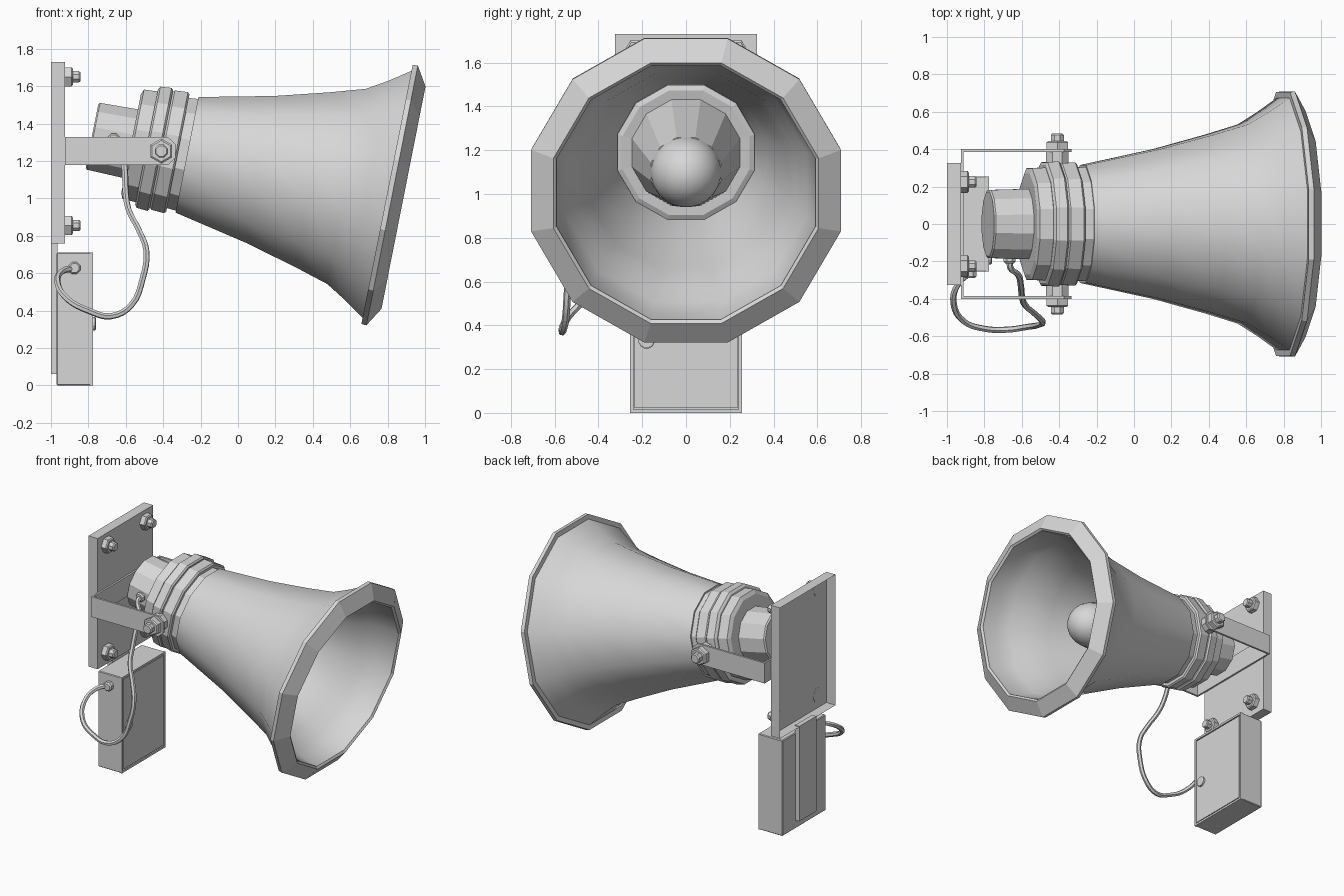
import bpy, bmesh, math
from mathutils import Matrix, Vector

if "Cube" in bpy.data.objects:
    bpy.data.objects.remove(bpy.data.objects["Cube"], do_unlink=True)

grey = bpy.data.materials.new("painted_grey")
grey.use_nodes = True
grey.diffuse_color = (0.68, 0.68, 0.68, 1)
grey.node_tree.nodes["Principled BSDF"].inputs["Base Color"].default_value = (0.68, 0.68, 0.68, 1)

# Horn axis: local z runs out of the mouth, origin at the pivot bolts
PIVOT = Vector((-0.41, 0, 1.26))
HORN = Matrix.Translation(PIVOT) @ Matrix.Rotation(math.radians(101.2), 4, 'Y')
TO_X = Matrix.Rotation(math.pi / 2, 4, 'Y')


def finish(name, bm, matrix=Matrix(), smooth=0):
    bmesh.ops.recalc_face_normals(bm, faces=bm.faces)
    mesh = bpy.data.meshes.new(name)
    bm.to_mesh(mesh)
    bm.free()
    mesh.materials.append(grey)
    ob = bpy.data.objects.new(name, mesh)
    bpy.context.collection.objects.link(ob)
    ob.matrix_world = matrix
    if smooth:
        bpy.ops.object.select_all(action='DESELECT')
        ob.select_set(True)
        bpy.context.view_layer.objects.active = ob
        bpy.ops.object.shade_smooth_by_angle(angle=math.radians(smooth))
    return ob


def lathe(name, profile, matrix=HORN, sides=12, smooth=0, closed=False):
    """Revolve (along, flat-to-centre radius) points into a polygonal shell."""
    bm = bmesh.new()
    rings = []
    for along, flat in profile:
        r = flat / math.cos(math.pi / sides)
        angles = [2 * math.pi * (i + 0.5) / sides for i in range(sides)]
        rings.append([bm.verts.new((r * math.cos(a), r * math.sin(a), along)) for a in angles])
    pairs = list(zip(rings, rings[1:]))
    if closed:
        pairs.append((rings[-1], rings[0]))
    for a, b in pairs:
        for i in range(sides):
            j = (i + 1) % sides
            bm.faces.new((a[i], a[j], b[j], b[i]))
    if not closed:
        bm.faces.new(rings[0])
        bm.faces.new(rings[-1])
    return finish(name, bm, matrix, smooth)


def box(name, low, high, bevel=0.0, open_back=False):
    low, high = Vector(low), Vector(high)
    bm = bmesh.new()
    bmesh.ops.create_cube(bm, size=1)
    bmesh.ops.scale(bm, vec=high - low, verts=bm.verts)
    bmesh.ops.translate(bm, vec=(low + high) / 2, verts=bm.verts)
    if bevel:
        bmesh.ops.bevel(bm, geom=bm.edges[:], offset=bevel, segments=1, affect='EDGES')
    if open_back:
        bm.normal_update()
        bmesh.ops.delete(bm, geom=[f for f in bm.faces if f.normal.x < -0.9], context='FACES')
    return finish(name, bm)


def bolt(name, place, turn, size):
    """Hex nut and stud end, growing along local z."""
    m = Matrix.Translation(place) @ turn
    lathe(name + "_nut", [(0, size), (0.036, size), (0.043, size * 0.85)], m, 6)
    lathe(name + "_stud", [(0.03, size * 0.6), (0.075, size * 0.6), (0.083, size * 0.48)], m, 8)


# Horn bell: outer wall, mouth edge, inner wall as one shell
outer = [(0.14, 0.315), (0.54, 0.4), (0.83, 0.478), (1.01, 0.532), (1.12, 0.598), (1.24, 0.68)]
inner = [(1.305, 0.592), (1.2, 0.58), (1.1, 0.55), (1.01, 0.5), (0.83, 0.445), (0.54, 0.365),
         (0.3, 0.3), (0.14, 0.28)]
lathe("horn_bell", outer + inner, smooth=40, closed=True)
lathe("mouth_rim", [(1.23, 0.66), (1.23, 0.706), (1.258, 0.708), (1.32, 0.606),
                    (1.308, 0.591), (1.24, 0.6)], closed=True)

# Throat ring, with the tapered plug and its domed tip in front
lathe("throat_ring", [(0.3, 0.313), (0.36, 0.313), (0.37, 0.29), (0.365, 0.23), (0.3, 0.23)], closed=True)
lathe("plug_taper", [(0.3, 0.25), (0.366, 0.247), (0.82, 0.16)])
dome = [(0.82 + 0.18 * math.sin(a), 0.16 * math.cos(a))
        for a in [math.radians(d) for d in range(0, 90, 8)]]
lathe("plug_dome", dome, sides=24, smooth=50)

# Collars and driver behind the horn
lathe("rear_collar", [(-0.165, 0.27), (-0.153, 0.298), (-0.07, 0.302)])
lathe("middle_collar", [(-0.08, 0.315), (-0.07, 0.33), (-0.01, 0.335), (0, 0.325)])
lathe("front_collar", [(0, 0.315), (0.01, 0.325), (0.08, 0.33), (0.09, 0.32)])
lathe("neck_ring", [(0.09, 0.3), (0.145, 0.305)])
lathe("driver_housing", [(-0.378, 0.172), (-0.37, 0.182), (-0.15, 0.188)])

# Open-backed wall plate with four anchor bolts
box("wall_plate", (-1, -0.325, 0.76), (-0.925, 0.325, 1.73), open_back=True)
for side in (-1, 1):
    for z in (0.855, 1.65):
        bolt("anchor", (-0.926, side * 0.225, z), TO_X, 0.051)

# U bracket: back strap, two arms with clipped ends, pivot bolts and spacers
box("bracket_strap", (-0.925, -0.4, 1.178), (-0.912, 0.4, 1.328))
for side in (-1, 1):
    bm = bmesh.new()
    edge = [(-0.925, 1.178), (-0.375, 1.178), (-0.335, 1.215), (-0.335, 1.291), (-0.375, 1.328), (-0.925, 1.328)]
    face = bm.faces.new([bm.verts.new((x, side * 0.385, z)) for x, z in edge])
    grown = bmesh.ops.extrude_face_region(bm, geom=[face])["geom"]
    bmesh.ops.translate(bm, vec=(0, side * 0.015, 0),
                        verts=[v for v in grown if isinstance(v, bmesh.types.BMVert)])
    finish("bracket_arm", bm)
    turn = Matrix.Rotation(-side * math.pi / 2, 4, 'X')
    bolt("pivot", (-0.41, side * 0.4, 1.253), turn, 0.058)
    lathe("pivot_spacer", [(0.3, 0.06), (0.386, 0.06)],
          Matrix.Translation((-0.41, 0, 1.253)) @ turn, 8)

# Junction box with framed lid, lock and rear mounting strap
box("junction_box", (-0.97, -0.255, 0), (-0.785, 0.255, 0.71), 0.005)
box("box_lid", (-0.79, -0.235, 0.022), (-0.777, 0.235, 0.688))
for side in (-1, 1):
    box("lid_frame_side", (-0.79, side * 0.2475 - 0.0075, 0), (-0.775, side * 0.2475 + 0.0075, 0.71))
    mid = 0.355 + side * 0.3475
    box("lid_frame_end", (-0.79, -0.255, mid - 0.0075), (-0.775, 0.255, mid + 0.0075))
lathe("lid_lock", [(0, 0.036), (0.016, 0.036), (0.02, 0.03)],
      Matrix.Translation((-0.78, -0.18, 0.33)) @ TO_X, 12)
box("rear_strap", (-1, -0.1, 0.06), (-0.965, 0.1, 0.765))

# Cable glands and the looping cable
TO_RIGHT = Matrix.Rotation(math.pi / 2, 4, 'X')
for place in ((-0.665, -0.17, 1.315), (-0.875, -0.25, 0.627)):
    lathe("cable_gland", [(0, 0.032), (0.03, 0.032), (0.04, 0.024)],
          Matrix.Translation(place) @ TO_RIGHT, 8)
path = [(-0.665, -0.19, 1.315), (-0.66, -0.235, 1.3), (-0.62, -0.27, 1.24), (-0.605, -0.33, 1.15),
        (-0.6, -0.38, 1.03), (-0.585, -0.43, 0.94), (-0.53, -0.48, 0.83), (-0.49, -0.52, 0.72),
        (-0.51, -0.54, 0.57), (-0.57, -0.55, 0.43), (-0.68, -0.565, 0.37), (-0.8, -0.56, 0.4),
        (-0.91, -0.52, 0.46), (-0.965, -0.42, 0.55), (-0.94, -0.32, 0.61), (-0.875, -0.26, 0.627)]
curve = bpy.data.curves.new("cable", 'CURVE')
curve.dimensions = '3D'
curve.bevel_depth = 0.017
curve.bevel_resolution = 1
curve.resolution_u = 4
curve.use_fill_caps = True
spline = curve.splines.new('BEZIER')
spline.use_smooth = False
spline.bezier_points.add(len(path) - 1)
for point, co in zip(spline.bezier_points, path):
    point.co = co
    point.handle_left_type = point.handle_right_type = 'AUTO'
curve.materials.append(grey)
bpy.context.collection.objects.link(bpy.data.objects.new("cable", curve))
